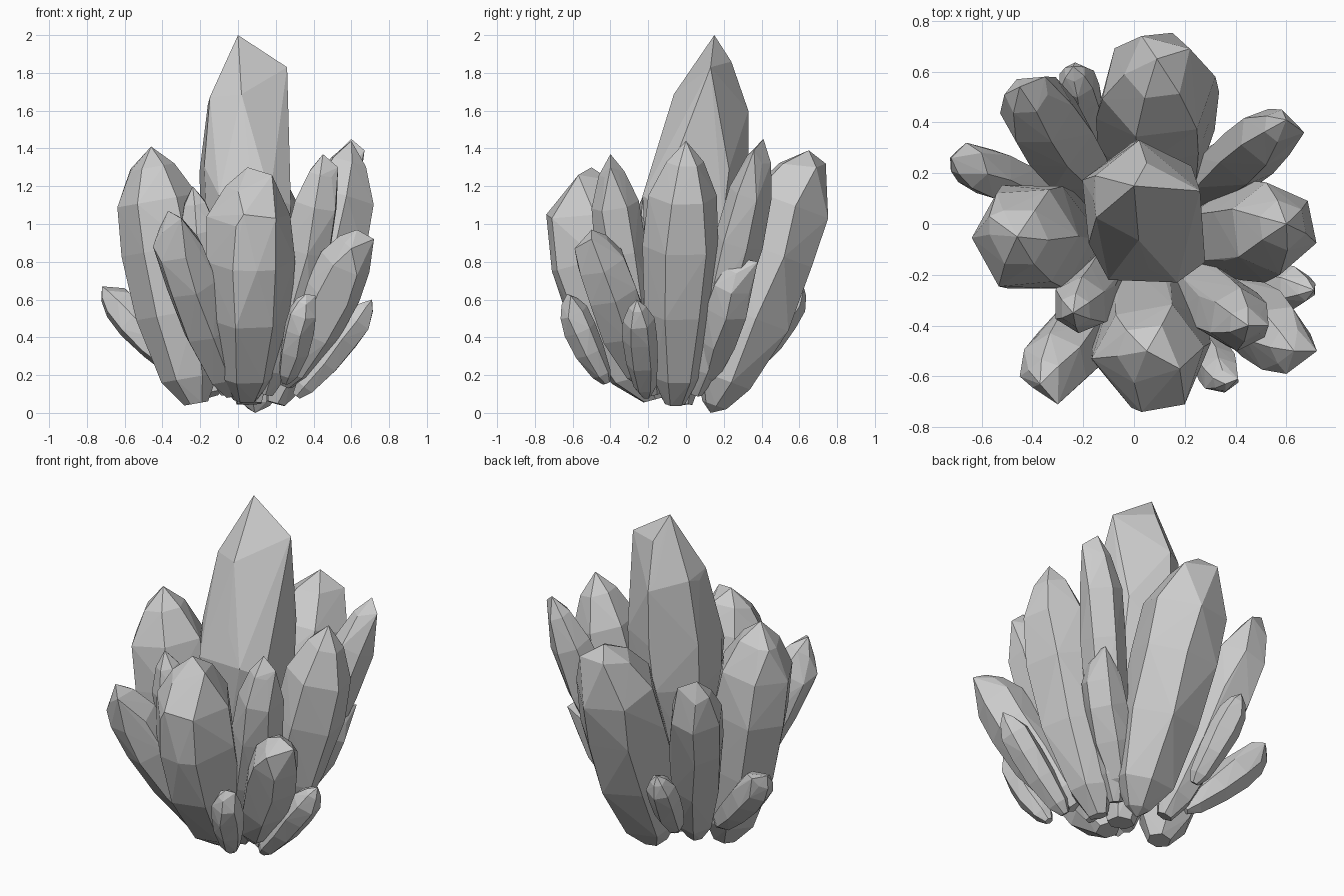
import bpy, bmesh, random
from math import sin, cos, tau
from mathutils import Vector

random.seed(4)

# profile shared by the crystals: (fraction along axis, fraction of radius)
PROFILE = [(0.0, 0.28), (0.1, 0.64), (0.35, 0.92), (0.6, 1.0), (0.79, 0.91), (0.92, 0.52)]
# the tall one is widest near its middle and tapers upward
TALL = [(0.0, 0.3), (0.25, 0.8), (0.5, 1.02), (0.64, 1.0), (0.83, 0.72)]


def crystal(name, base, tip, r, spin=0.0, bow=0.0, ridge=(), profile=PROFILE, sides=6):
    """Faceted shard: hull of slightly irregular rings from base to a ridged tip."""
    base, tip = Vector(base), Vector(tip)
    axis = tip - base
    q = axis.to_track_quat('Z', 'Y')
    out = Vector((base.x + tip.x, base.y + tip.y, 0)).normalized()
    bm = bmesh.new()
    for t, f in profile:
        mid = base + axis * t + out * bow * 4 * t * (1 - t)
        for i in range(sides):
            a = spin + tau * i / sides + random.uniform(-0.08, 0.08)
            rr = r * f * random.uniform(0.97, 1.06)
            p = mid + q @ Vector((rr * cos(a), rr * sin(a), 0))
            p.z = min(max(p.z, 0.02), tip.z - 0.02)
            bm.verts.new(p)
    bm.verts.new(tip)
    for p in ridge:
        bm.verts.new(p)
    bmesh.ops.convex_hull(bm, input=bm.verts[:])
    loose = [v for v in bm.verts if not v.link_faces]
    bmesh.ops.delete(bm, geom=loose, context='VERTS')
    bmesh.ops.recalc_face_normals(bm, faces=bm.faces[:])
    me = bpy.data.meshes.new(name)
    bm.to_mesh(me)
    bm.free()
    ob = bpy.data.objects.new(name, me)
    bpy.context.collection.objects.link(ob)
    return ob


# tall middle crystal
crystal("center_crystal", (0.06, -0.04, 0.05), (0.0, 0.15, 2.0), 0.25, 0.3, 0.0,
        [(0.26, 0.13, 1.83), (0.05, 0.24, 1.86), (0.02, 0.33, 1.6), (-0.16, 0.1, 1.63),
         (-0.1, -0.22, 1.15), (0.17, -0.23, 1.15), (0.28, -0.15, 1.1)], TALL)

# large crystals around it
crystal("back_crystal", (0.1, 0.15, 0.04), (0.09, 0.65, 1.39), 0.25, 0.2, 0.0,
        [(0.03, 0.74, 1.32), (0.22, 0.69, 1.3), (0.09, 0.13, 0.0)])
crystal("left_crystal", (-0.22, -0.05, 0.05), (-0.46, -0.05, 1.41), 0.23, 0.5, 0.035,
        [(-0.57, 0.03, 1.29)])
crystal("right_crystal", (0.2, -0.06, 0.05), (0.6, 0.0, 1.44), 0.195, 0.0, 0.055)
crystal("front_crystal", (0.04, -0.17, 0.07), (0.05, -0.5, 1.30), 0.235, 0.1, 0.13,
        [(0.18, -0.57, 1.26), (0.03, -0.74, 1.05), (0.2, -0.71, 1.03), (0.1, -0.71, 0.75)])
crystal("back_left_crystal", (-0.13, 0.1, 0.1), (-0.45, 0.54, 1.27), 0.16, 0.4, 0.0,
        [(-0.51, 0.51, 1.18), (-0.35, 0.58, 1.22)])

# slim crystals in the gaps
crystal("back_right_crystal", (0.17, 0.05, 0.1), (0.6, 0.41, 1.45), 0.125, 0.2, 0.03,
        [(0.67, 0.36, 1.39)])
crystal("front_right_crystal", (0.15, -0.17, 0.1), (0.45, -0.4, 1.37), 0.135, 0.6, 0.055,
        [(0.53, -0.4, 1.3)])
crystal("front_left_inner_crystal", (-0.06, -0.13, 0.1), (-0.24, -0.35, 1.2), 0.125, 0.1, 0.03)
crystal("front_left_outer_crystal", (-0.03, -0.18, 0.1), (-0.37, -0.63, 1.07), 0.145, 0.3, 0.03,
        [(-0.3, -0.71, 1.03), (-0.45, -0.6, 0.88)])

# short outer crystals
crystal("front_right_low_crystal", (0.25, -0.2, 0.15), (0.63, -0.5, 0.97), 0.15, 0.2, 0.03,
        [(0.72, -0.5, 0.92), (0.6, -0.59, 0.87)])
crystal("back_right_low_crystal", (0.15, 0.09, 0.15), (0.5, 0.28, 0.82), 0.12, 0.0, 0.02,
        [(0.52, 0.38, 0.8)])
crystal("left_low_crystal", (-0.28, 0.09, 0.2), (-0.72, 0.26, 0.67), 0.1, 0.5, 0.01,
        [(-0.66, 0.32, 0.66), (-0.6, 0.28, 0.66)])
crystal("back_left_low_crystal", (-0.16, 0.32, 0.22), (-0.24, 0.62, 0.68), 0.085, 0.3, 0.01)
crystal("front_low_crystal", (0.25, -0.42, 0.16), (0.36, -0.63, 0.63), 0.085, 0.2, 0.02,
        [(0.41, -0.61, 0.62)])
crystal("right_low_crystal", (0.31, -0.21, 0.09), (0.71, -0.26, 0.6), 0.09, 0.1, 0.01)
